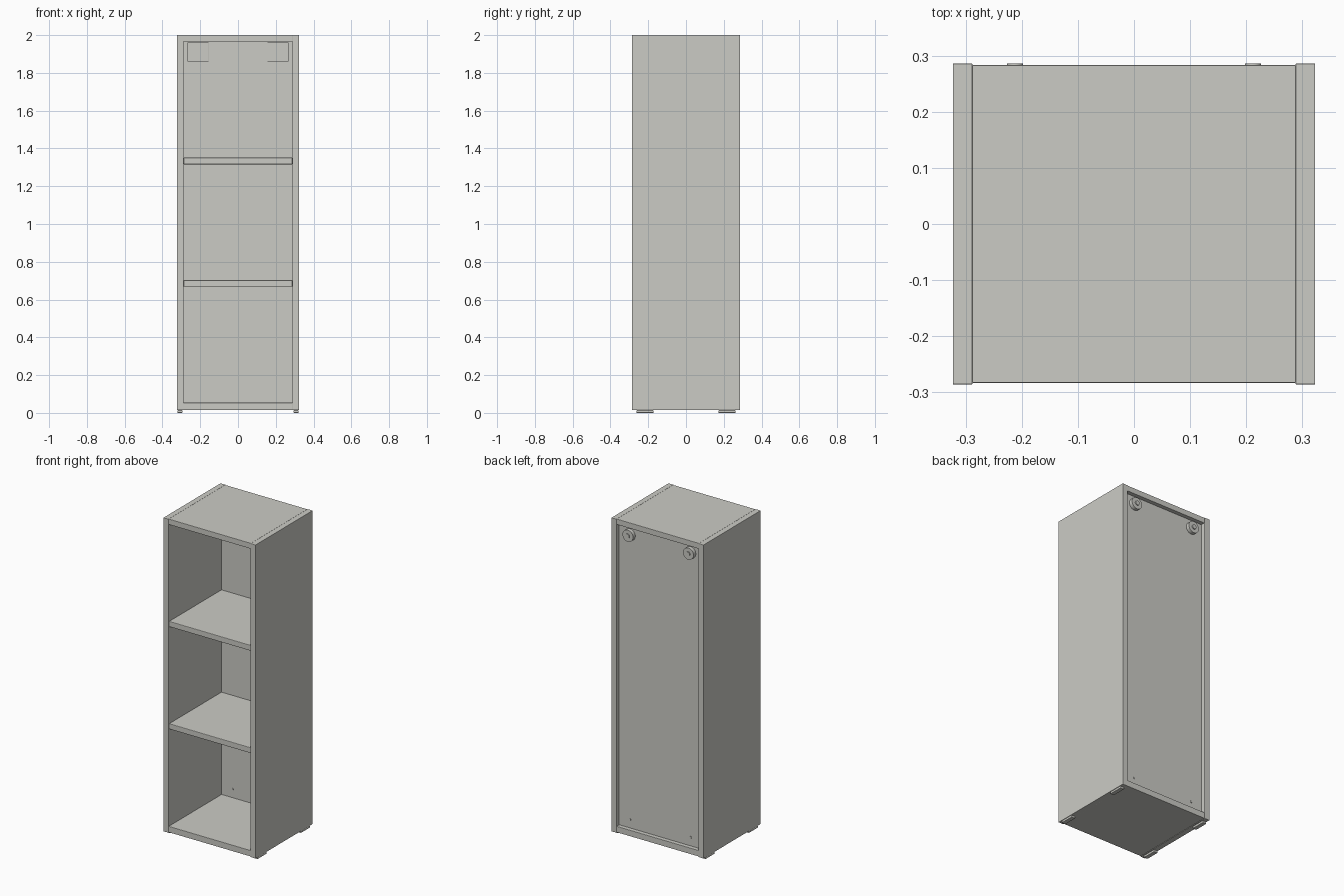
import bpy, math

if "Cube" in bpy.data.objects:
    bpy.data.objects.remove(bpy.data.objects["Cube"])

mat = bpy.data.materials.new("warm light grey")
mat.diffuse_color = (0.6, 0.6, 0.56, 1)
mat.use_nodes = True
mat.node_tree.nodes["Principled BSDF"].inputs["Base Color"].default_value = mat.diffuse_color


def finish(ob, name, bevel=0.0):
    ob.name = name
    ob.data.materials.append(mat)
    if bevel:
        m = ob.modifiers.new("soft edge", 'BEVEL')
        m.width = bevel
        m.segments = 2
    return ob


def box(name, x, y, z, bevel=0.0015):
    """Box from (min, max) pairs."""
    bpy.ops.mesh.primitive_cube_add(size=1, location=[sum(p) / 2 for p in (x, y, z)])
    ob = bpy.context.object
    ob.scale = [p[1] - p[0] for p in (x, y, z)]
    bpy.ops.object.transform_apply(location=False, rotation=False, scale=True)
    return finish(ob, name, bevel)


def disc(name, x, y, z, r):
    """Cylinder along y with smooth sides."""
    bpy.ops.mesh.primitive_cylinder_add(vertices=32, radius=r, depth=y[1] - y[0],
                                        location=(x, sum(y) / 2, z),
                                        rotation=(math.pi / 2, 0, 0))
    bpy.ops.object.shade_smooth_by_angle()
    return finish(bpy.context.object, name)


W, T = 0.323, 0.035     # half width, board thickness
IN = W - T              # half inner width
D = 0.283               # half depth

# Carcass
box("top_board", (-IN, IN), (-D, D), (2 - T, 2.0))
box("bottom_board", (-IN, IN), (-D, D), (0.016, 0.054))
box("back_panel", (-IN, IN), (0.246, 0.257), (0.054, 2 - T), 0)

# Shelves
for i, z in enumerate((0.668, 1.316)):
    box(f"shelf_{i + 1}", (-IN, IN), (-0.279, 0.246), (z, z + T), 0.003)

for s, side in ((-1, "left"), (1, "right")):
    box(f"{side}_side", sorted((s * IN, s * W)), (-D - 0.003, D + 0.003), (0.014, 2.0))
    # Feet under the side boards
    for t, end in ((-1, "front"), (1, "back")):
        box(f"{end}_{side}_foot", sorted((s * 0.294, s * 0.321)),
            sorted((t * 0.172, t * 0.262)), (0, 0.014), 0.003)
    # Square mounting plate inside, round wall fixing and its screw behind
    x = s * 0.212
    box(f"{side}_mounting_plate", (x - 0.056, x + 0.056), (0.238, 0.246), (1.86, 1.962))
    disc(f"{side}_wall_fixing", x, (0.257, 0.280), 1.912, 0.037)
    disc(f"{side}_fixing_screw", x, (0.280, 0.286), 1.912, 0.014)
    # Small pins low on the back panel
    disc(f"{side}_low_pin", x, (0.243, 0.260), 0.108, 0.007)
